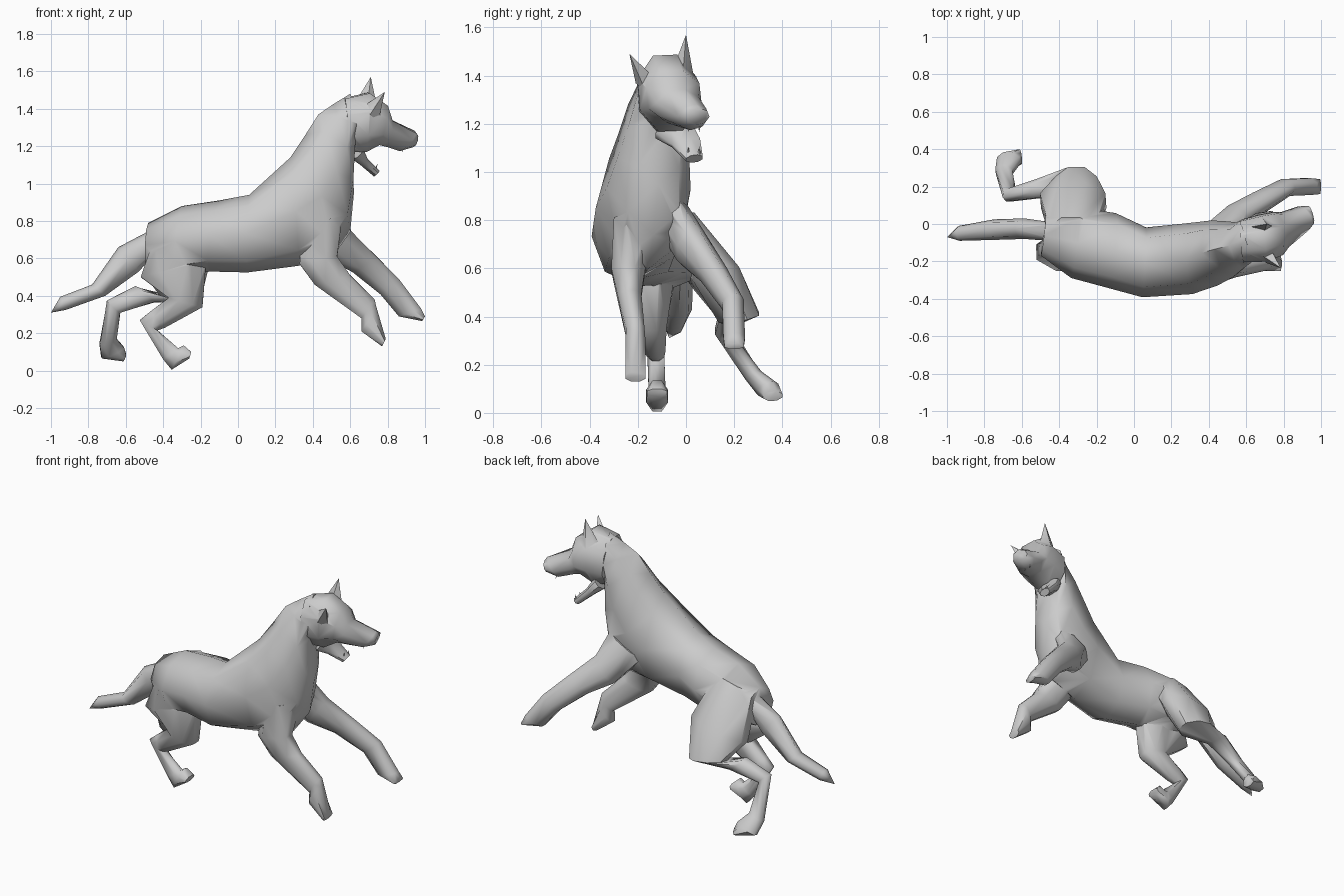
import bpy, bmesh
from math import sin, cos, pi
from mathutils import Vector


def smooth(ob):
    bpy.ops.object.select_all(action='DESELECT')
    ob.select_set(True)
    bpy.context.view_layer.objects.active = ob
    bpy.ops.object.shade_smooth_by_angle(angle=1.1)


# Ring = (edge A x, z, edge B x, z, centre y, half width)
# lean tilts edge A sideways; flat turns the section so its top and sides are flat
def loft(name, rings, sides=8, flat=False, lean=0):
    turn = 0.5 if flat else 0
    grow = 1 / cos(pi / sides) if flat else 1
    tops = [Vector((r[0], r[4] + lean, r[1])) for r in rings]
    bots = [Vector((r[2], r[4] - lean, r[3])) for r in rings]
    mids = [(a + b) / 2 for a, b in zip(tops, bots)]
    bm = bmesh.new()
    loops = []
    for i, r in enumerate(rings):
        up = (tops[i] - bots[i]) / 2
        along = mids[min(i + 1, len(mids) - 1)] - mids[max(i - 1, 0)]
        side = up.cross(along).normalized()
        if side.y < 0:
            side.negate()
        side = (side + Vector((0, 1, 0))).normalized()
        angles = [2 * pi * (k + turn) / sides for k in range(sides)]
        loops.append([bm.verts.new(mids[i] + grow * (up * cos(a) + side * r[5] * sin(a)))
                      for a in angles])
    for a, b in zip(loops, loops[1:]):
        for k in range(sides):
            n = (k + 1) % sides
            bm.faces.new((a[k], a[n], b[n], b[k]))
    bm.faces.new(loops[0])
    bm.faces.new(loops[-1][::-1])
    bmesh.ops.remove_doubles(bm, verts=bm.verts, dist=0.0005)
    bmesh.ops.recalc_face_normals(bm, faces=bm.faces)
    bmesh.ops.triangulate(bm, faces=[f for f in bm.faces if len(f.verts) == 4])
    me = bpy.data.meshes.new(name)
    bm.to_mesh(me)
    bm.free()
    ob = bpy.data.objects.new(name, me)
    bpy.context.collection.objects.link(ob)
    smooth(ob)
    return ob


# Pointed ear or fang: a four-sided loft ending in a tip
def spike(name, base, tip):
    return loft(name, [base, (tip[0], tip[2], tip[0], tip[2], tip[1], 0)], 4)


# Torso and neck, bending sideways along the spine
body = loft("body", [
    (-0.48, 0.79, -0.49, 0.55, -0.06, 0.11),
    (-0.30, 0.88, -0.33, 0.50, -0.10, 0.19),
    (-0.10, 0.91, -0.15, 0.53, -0.14, 0.20),
    (0.06, 0.94, 0.05, 0.525, -0.205, 0.187),
    (0.28, 1.14, 0.32, 0.56, -0.185, 0.19),
    (0.36, 1.26, 0.50, 0.60, -0.155, 0.175),
    (0.43, 1.37, 0.60, 0.74, -0.135, 0.15),
    (0.51, 1.425, 0.62, 0.95, -0.115, 0.125),
    (0.60, 1.48, 0.605, 1.16, -0.09, 0.115),
])

# Skull and muzzle, turned and rolled a little
head = loft("head", [
    (0.57, 1.455, 0.59, 1.17, -0.09, 0.11),
    (0.70, 1.485, 0.68, 1.17, -0.075, 0.122),
    (0.795, 1.42, 0.75, 1.21, -0.05, 0.112),
    (0.82, 1.34, 0.79, 1.20, -0.03, 0.09),
    (0.95, 1.275, 0.86, 1.18, 0.03, 0.062),
    (0.96, 1.26, 0.935, 1.20, 0.05, 0.045),
], flat=True, lean=-0.012)

# Legs
right_front = loft("right_front_leg", [
    (0.56, 0.82, 0.34, 0.76, -0.20, 0.10),
    (0.53, 0.61, 0.33, 0.57, -0.24, 0.07),
    (0.60, 0.51, 0.41, 0.46, -0.235, 0.05),
    (0.73, 0.38, 0.66, 0.28, -0.21, 0.038),
    (0.74, 0.34, 0.66, 0.21, -0.21, 0.042),
    (0.79, 0.17, 0.77, 0.13, -0.21, 0.042),
], flat=True)
left_front = loft("left_front_leg", [
    (0.56, 0.88, 0.34, 0.76, -0.06, 0.07),
    (0.60, 0.75, 0.48, 0.60, 0.03, 0.07),
    (0.73, 0.62, 0.61, 0.53, 0.115, 0.055),
    (0.86, 0.49, 0.76, 0.41, 0.195, 0.045),
    (0.98, 0.33, 0.86, 0.29, 0.20, 0.045),
    (1.00, 0.29, 0.985, 0.265, 0.20, 0.04),
], flat=True)
right_hind = loft("right_hind_leg", [
    (-0.22, 0.76, -0.45, 0.70, -0.13, 0.10),
    (-0.17, 0.58, -0.52, 0.50, -0.15, 0.10),
    (-0.19, 0.34, -0.37, 0.39, -0.15, 0.07),
    (-0.39, 0.23, -0.47, 0.315, -0.13, 0.045),
    (-0.43, 0.215, -0.525, 0.27, -0.125, 0.035),
    (-0.32, 0.12, -0.40, 0.06, -0.12, 0.035),
    (-0.29, 0.135, -0.355, 0.005, -0.12, 0.045),
    (-0.25, 0.10, -0.26, 0.065, -0.12, 0.042),
], flat=True)
left_hind = loft("left_hind_leg", [
    (-0.21, 0.82, -0.45, 0.76, -0.05, 0.09),
    (-0.15, 0.60, -0.50, 0.52, 0.125, 0.10),
    (-0.20, 0.38, -0.42, 0.41, 0.22, 0.085),
    (-0.45, 0.365, -0.55, 0.45, 0.19, 0.05),
    (-0.63, 0.31, -0.70, 0.375, 0.155, 0.035),
    (-0.65, 0.17, -0.74, 0.14, 0.28, 0.035),
    (-0.61, 0.125, -0.73, 0.07, 0.34, 0.045),
    (-0.60, 0.09, -0.615, 0.05, 0.36, 0.04),
], flat=True)

# Tail
tail = loft("tail", [
    (-0.45, 0.76, -0.45, 0.62, -0.04, 0.05),
    (-0.64, 0.66, -0.53, 0.53, -0.025, 0.055),
    (-0.78, 0.46, -0.71, 0.40, -0.03, 0.055),
    (-0.95, 0.395, -0.92, 0.325, -0.05, 0.04),
    (-1.0, 0.31, -1.0, 0.31, -0.07, 0),
])

# Open lower jaw
jaw = loft("lower_jaw", [
    (0.66, 1.20, 0.60, 1.14, -0.05, 0.08),
    (0.69, 1.135, 0.65, 1.105, 0.0, 0.06),
    (0.755, 1.07, 0.725, 1.04, 0.035, 0.035),
], flat=True)

# Ears
left_ear = spike("left_ear", (0.63, 1.44, 0.75, 1.38, -0.015, 0.045), (0.71, 0.0, 1.57))
right_ear = spike("right_ear", (0.68, 1.42, 0.75, 1.33, -0.165, 0.045), (0.785, -0.235, 1.49))

# Weld everything into one skin
for part in (right_front, left_front, right_hind, left_hind,
             head, tail, jaw, left_ear, right_ear):
    mod = body.modifiers.new("weld_" + part.name, 'BOOLEAN')
    mod.operation = 'UNION'
    mod.solver = 'EXACT'
    mod.use_self = True
    mod.object = part
    bpy.context.view_layer.objects.active = body
    bpy.ops.object.modifier_apply(modifier=mod.name)
    bpy.data.objects.remove(part)
smooth(body)

# Fangs on both sides of each jaw
for label, x, z, d in (("lower", 0.735, 1.07, 0.035), ("upper", 0.87, 1.20, -0.035)):
    for s, y in (("right", 0.01), ("left", 0.055)):
        spike(s + "_" + label + "_fang", (x - 0.008, z, x + 0.008, z, y, 0.008),
              (x + 0.01, y, z + d))
